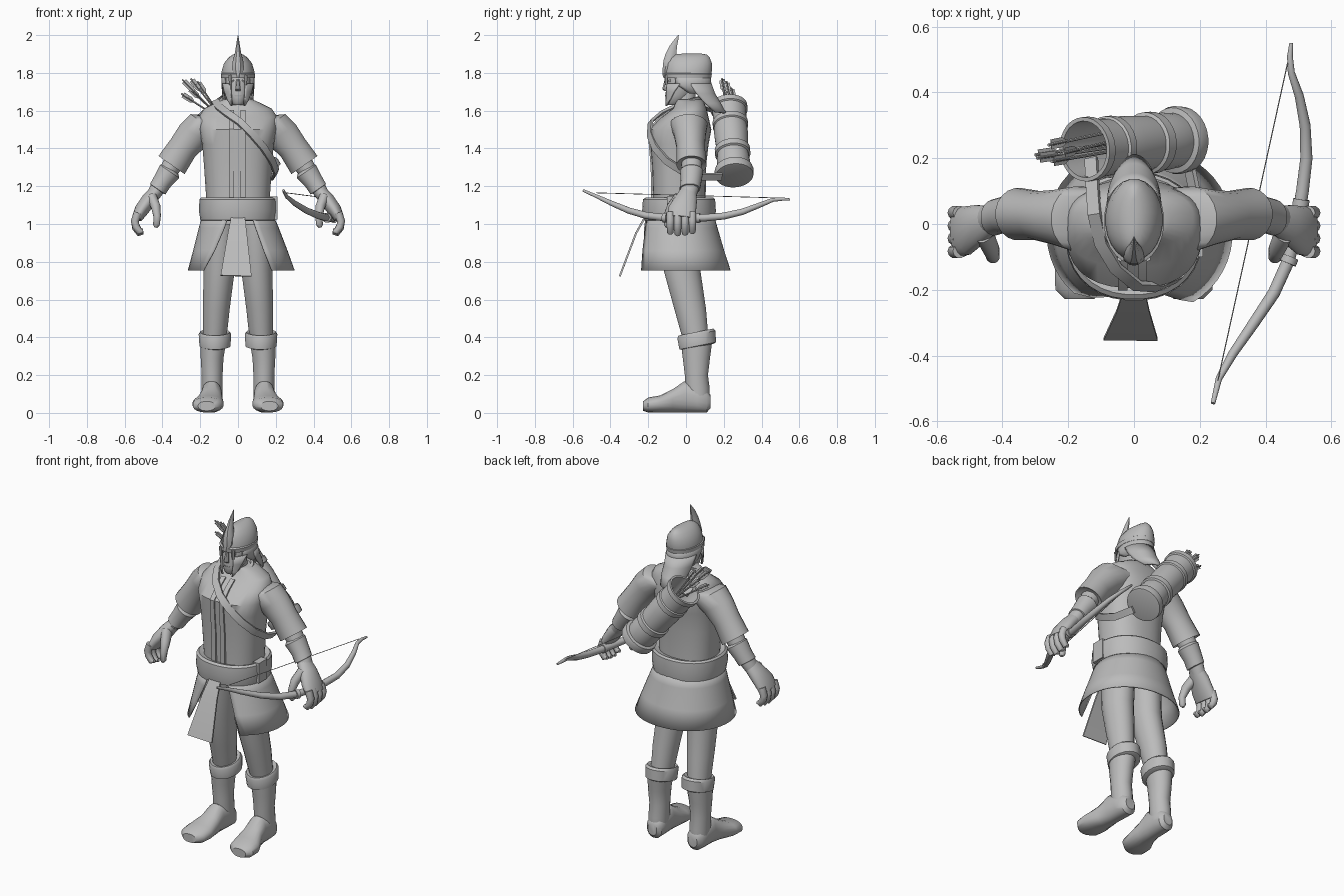
import bpy, bmesh, math
from mathutils import Vector

GREY = bpy.data.materials.new("plain grey")
GREY.diffuse_color = (0.5, 0.5, 0.5, 1)


def finish(name, bm, angle=40):
    bmesh.ops.recalc_face_normals(bm, faces=bm.faces)
    me = bpy.data.meshes.new(name)
    bm.to_mesh(me)
    bm.free()
    me.materials.append(GREY)
    ob = bpy.data.objects.new(name, me)
    bpy.context.collection.objects.link(ob)
    bpy.ops.object.select_all(action='DESELECT')
    ob.select_set(True)
    bpy.context.view_layer.objects.active = ob
    bpy.ops.object.shade_smooth_by_angle(angle=math.radians(angle))
    return ob


def loft(name, secs, n=20, s=1, axis=None, ref=(1, 0, 0), centre=None, pw=2, arcs=None, thick=0):
    """Skin over elliptical sections (x, y, z, a, b). s=-1 mirrors in x.
    arcs: start and end degrees per section for an open sheet."""
    bm = bmesh.new()
    pts = [Vector(q[:3]) for q in secs]
    rings = []
    for i, q in enumerate(secs):
        p = pts[i]
        t = Vector(axis) if axis else pts[min(i + 1, len(pts) - 1)] - pts[max(i - 1, 0)]
        t.normalize()
        r = p - Vector(centre) if centre else Vector(ref)
        u = (r - t * r.dot(t)).normalized()
        v = t.cross(u)
        ring = []
        for k in range(n):
            if arcs:
                a0, a1 = arcs[i]
                w = math.radians(a0 + (a1 - a0) * k / (n - 1))
            else:
                w = 2 * math.pi * (k + 0.5) / n
            c, d = math.cos(w), math.sin(w)
            f = 1.414 if n == 4 else 1
            c = math.copysign(abs(c) ** (2 / pw), c) * f
            d = math.copysign(abs(d) ** (2 / pw), d) * f
            co = p + u * q[3] * c + v * q[4] * d
            ring.append(bm.verts.new((co.x * s, co.y, co.z)))
        rings.append(ring)
    for A, B in zip(rings, rings[1:]):
        for k in range(n - 1 if arcs else n):
            j = (k + 1) % n
            bm.faces.new((A[k], A[j], B[j], B[k]))
    if not arcs:
        bm.faces.new(rings[0])
        bm.faces.new(rings[-1])
    ob = finish(name, bm)
    if thick:
        m = ob.modifiers.new("thickness", 'SOLIDIFY')
        m.thickness = thick
    return ob


Z = (0, 0, 1)
# jacket body, rising to the neck
loft("jacket", [(0, -.035, 1.06, .165, .14), (0, -.035, 1.15, .17, .14), (0, -.037, 1.3, .18, .143),
                (0, -.035, 1.42, .19, .155), (0, -.03, 1.5, .205, .165), (0, -.005, 1.565, .21, .125),
                (0, .02, 1.61, .18, .09), (0, .02, 1.645, .11, .075), (0, .015, 1.66, .075, .065)],
     n=32, axis=Z, pw=2.4)
loft("neck", [(0, 0, 1.6, .055, .055), (0, -.005, 1.72, .05, .055)], axis=Z)
loft("collar", [(0, .005, 1.61, .1, .085), (0, .01, 1.655, .085, .075), (0, .01, 1.66, .07, .06),
                (0, .005, 1.63, .06, .055)], axis=(0, -.3, 1))
# front opening strips
for x in (-.034, .026):
    loft("jacket_strip", [(x, -.085, 1.6, .014, .006), (x, -.14, 1.56, .014, .006), (x, -.196, 1.5, .014, .006),
                          (x, -.191, 1.42, .014, .006), (x, -.181, 1.3, .014, .006), (x, -.178, 1.1, .014, .006)], n=4)

# belt, side tab, skirt and front flap
loft("belt", [(0, -.035, 1.015, .17, .16), (0, -.035, 1.02, .2, .188), (0, -.037, 1.07, .208, .196),
              (0, -.037, 1.13, .205, .192), (0, -.035, 1.14, .195, .18), (0, -.035, 1.125, .165, .14)],
     n=32, axis=Z, pw=2.2)
loft("belt_tab", [(.19, -.06, 1.025, .02, .04), (.19, -.06, 1.145, .02, .04)], n=4, axis=Z)
loft("skirt", [(0, -.035, 1.04, .19, .185), (.004, -.033, .98, .212, .2), (.012, -.028, .86, .25, .23),
               (.017, -.022, .755, .283, .258)], n=40, axis=Z, pw=2.1, thick=.006,
     arcs=[(-68, 255), (-66, 250), (-61, 238), (-56, 226)])
loft("front_flap", [(0, -.215, 1.04, .036, .005), (-.003, -.265, .95, .05, .005), (-.01, -.35, .725, .082, .005)], n=4)

# legs, boots and arms, mirrored
for s, side in ((1, "left"), (-1, "right")):
    loft(side + "_leg", [(.125, .055, .38, .06, .07), (.12, .04, .45, .066, .075), (.115, .022, .55, .072, .085),
                         (.1, -.02, .75, .083, .098), (.09, -.03, 1.0, .088, .11)], s=s, axis=Z)
    loft(side + "_boot_shaft", [(.137, .065, .05, .052, .06), (.137, .06, .13, .056, .066), (.137, .055, .2, .056, .062),
                                (.137, .055, .29, .061, .073), (.13, .055, .39, .07, .086)], s=s, axis=Z)
    loft(side + "_boot_cuff", [(.122, .065, .35, .07, .086), (.122, .062, .355, .083, .1), (.122, .055, .415, .087, .104),
                               (.122, .052, .428, .078, .095), (.122, .052, .42, .055, .07)],
         s=s, axis=(0, -.2, 1))
    loft(side + "_boot_foot", [(.135, .13, .06, .03, .035), (.135, .11, .062, .05, .06), (.138, .06, .075, .056, .073),
                               (.14, -.01, .085, .056, .083), (.145, -.07, .064, .064, .062),
                               (.158, -.14, .047, .083, .045), (.163, -.2, .042, .077, .04),
                               (.166, -.228, .036, .045, .025)], s=s, axis=(0, -1, 0), pw=2.3)
    Y = dict(s=s, ref=(0, 1, 0))
    loft(side + "_sleeve", [(.11, .01, 1.53, .1, .08), (.17, .015, 1.525, .1, .1), (.23, .02, 1.475, .085, .093),
                            (.29, .025, 1.405, .075, .08), (.352, .03, 1.312, .08, .085),
                            (.345, .03, 1.322, .055, .06)], axis=(.5, 0, -.72), **Y)
    loft(side + "_forearm", [(.33, .03, 1.34, .055, .055), (.4, .03, 1.23, .05, .046), (.45, .01, 1.15, .045, .036)], **Y)
    loft(side + "_bracer", [(.355, .03, 1.29, .05, .05), (.362, .03, 1.278, .062, .062), (.4, .027, 1.225, .055, .052),
                            (.425, .02, 1.185, .055, .05), (.427, .02, 1.182, .04, .04)], axis=(.55, 0, -.8), **Y)
    loft(side + "_palm", [(.435, .012, 1.17, .045, .036), (.47, 0, 1.13, .06, .04), (.51, -.02, 1.075, .075, .038),
                          (.535, -.025, 1.03, .075, .028)], **Y)
    # four curled fingers and a thumb
    for k in range(4):
        y = -.083 + .039 * k
        d = .008 * abs(k - 1.3)
        loft(side + "_finger", [(.53, y, 1.06, .021, .022), (.546, y, 1.015, .021, .021), (.54, y, .975 + d, .02, .02),
                                (.52, y, .948 + d, .018, .018), (.502, y, .952 + d, .01, .01)], n=10, **Y)
    loft(side + "_thumb", [(.455, -.03, 1.14, .035, .028), (.435, -.075, 1.09, .028, .026), (.428, -.1, 1.04, .02, .02),
                           (.432, -.1, .995, .018, .018), (.435, -.098, .982, .008, .008)], n=12, **Y)

# head, nose and eyes
loft("head", [(0, -.065, 1.63, .025, .03), (0, -.055, 1.645, .042, .052), (0, -.04, 1.68, .058, .07),
              (0, -.015, 1.73, .07, .09), (0, 0, 1.78, .076, .1), (0, .01, 1.84, .06, .09)], axis=Z)
loft("nose", [(0, -.103, 1.705, .014, .012), (0, -.112, 1.714, .015, .015), (0, -.102, 1.765, .009, .012)], n=8, axis=Z)
loft("mouth", [(0, -.104, 1.676, .018, .007), (0, -.105, 1.684, .022, .007)], n=8, axis=Z)
for x in (-.03, .03):
    loft("eye", [(x, -.085, 1.752, .014, .01), (x, -.087, 1.76, .016, .012), (x, -.085, 1.767, .014, .01)], n=10, axis=Z)

# helmet: dome, side and back wall, neck guard, cheek guards, tall spike
loft("helmet_dome", [(0, .01, 1.775, .088, .122), (0, .014, 1.81, .087, .124), (0, .017, 1.85, .075, .121),
                     (0, .02, 1.88, .052, .107), (0, .025, 1.897, .028, .085), (0, .03, 1.902, .008, .05)], n=24, axis=Z)
loft("helmet_brow", [(0, .008, 1.772, .09, .126), (0, .008, 1.795, .092, .13), (0, .01, 1.8, .085, .122)], n=24, axis=Z)
loft("helmet_wall", [(0, .01, 1.79, .088, .122), (0, .015, 1.74, .088, .12), (0, .02, 1.69, .085, .105)],
     axis=Z, thick=.008, arcs=[(-35, 215), (-35, 215), (0, 180)])
loft("neck_guard", [(0, .03, 1.745, .088, .105), (0, .045, 1.69, .085, .11), (0, .07, 1.64, .082, .115),
                    (0, .1, 1.59, .068, .112)], axis=Z, thick=.012,
     arcs=[(-5, 185), (5, 175), (15, 165), (30, 150)])
for a, b, c in ((-62, -15, -58), (242, 195, 238)):
    loft("cheek_guard", [(0, 0, 1.745, .088, .118), (0, -.005, 1.7, .086, .113), (0, -.015, 1.655, .078, .105),
                         (0, -.02, 1.625, .072, .1)], n=8, axis=Z, thick=.01,
         arcs=[(a, b), (a, (a + b) / 2 - (a - c) * 2), (a, a * .6 + b * .4), (a, c)])
    e = math.radians(a)
    loft("eye_frame", [(.088 * math.cos(e), .118 * math.sin(e), 1.735, .008, .008),
                       (.088 * math.cos(e), .12 * math.sin(e), 1.79, .01, .008)], n=6, axis=Z)
loft("helmet_spike", [(0, -.108, 1.775, .012, .016), (0, -.1, 1.82, .035, .026), (0, -.088, 1.865, .03, .034),
                      (0, -.08, 1.9, .019, .031), (0, -.066, 1.945, .011, .021), (0, -.052, 1.975, .006, .012),
                      (0, -.04, 2.0, .001, .002)], n=8, axis=Z)

# quiver lying across the back, with hollow mouth
Q0, Q1 = Vector((.15, .257, 1.255)), Vector((-.15, .227, 1.625))
prof = [(0, .09), (.005, .1), (.07, .104), (.1, .1), (.11, .084), (.2, .088), (.3, .084), (.31, .094), (.38, .094),
        (.39, .084), (.6, .09), (.7, .087), (.71, .094), (.77, .094), (.78, .087), (.93, .09), (.94, .098), (1, .098),
        (1, .086), (.55, .078)]
loft("quiver", [(*Q0.lerp(Q1, f), r, r) for f, r in prof], n=28, axis=Q1 - Q0)
# arrows with crossed feathers
base = Vector((-.07, .245, 1.54))
for tip in ((-.295, .2, 1.765), (-.25, .19, 1.77), (-.215, .215, 1.755), (-.3, .21, 1.69), (-.26, .24, 1.72)):
    tip = Vector(tip)
    b = base + Vector((0, (tip.y - .21) * 1.2, 0))
    loft("arrow_shaft", [(*b, .005, .005), (*tip, .005, .005)], n=6)
    f0, f1, f2 = b.lerp(tip, .7), b.lerp(tip, .78), b.lerp(tip, .96)
    for ref in ((0, 1, 0), (1, 0, 1)):
        loft("arrow_feather", [(*f0, .003, .001), (*f1, .015, .001), (*f2, .015, .001)], n=4, ref=ref)
# carrying strap over the right shoulder and under the left arm
strap = [(-.13, .2, 1.58), (-.125, .1, 1.62), (-.12, .03, 1.65), (-.1, -.06, 1.62), (-.055, -.135, 1.585),
         (.01, -.188, 1.54), (.075, -.192, 1.475), (.135, -.165, 1.405), (.18, -.105, 1.335), (.202, -.02, 1.28),
         (.19, .07, 1.25), (.165, .19, 1.25)]
loft("strap", [(*p, .007, .02) for p in strap], n=4, centre=(0, 0, 1.4))

# bow held in the left hand, with grip rings and string
bow = [(.24, -.545, 1.178, .007), (.258, -.47, 1.145, .01), (.3, -.395, 1.11, .014), (.365, -.3, 1.07, .017),
       (.425, -.21, 1.045, .019), (.47, -.11, 1.033, .02), (.495, 0, 1.03, .021), (.512, .1, 1.033, .02),
       (.524, .2, 1.042, .019), (.52, .3, 1.065, .017), (.502, .39, 1.1, .014), (.478, .46, 1.128, .011),
       (.474, .51, 1.132, .009), (.478, .55, 1.13, .006)]
loft("bow", [(*q, q[3]) for q in bow], n=12)
for p, q in (((.468, -.12, 1.034), (.476, -.1, 1.033)), ((.506, .055, 1.031), (.509, .075, 1.032))):
    loft("bow_grip_ring", [(*p, .026, .026), (*q, .026, .026)], n=12)
loft("bow_string", [(.255, -.475, 1.165, .002, .002), (.467, .49, 1.138, .002, .002)], n=6)
